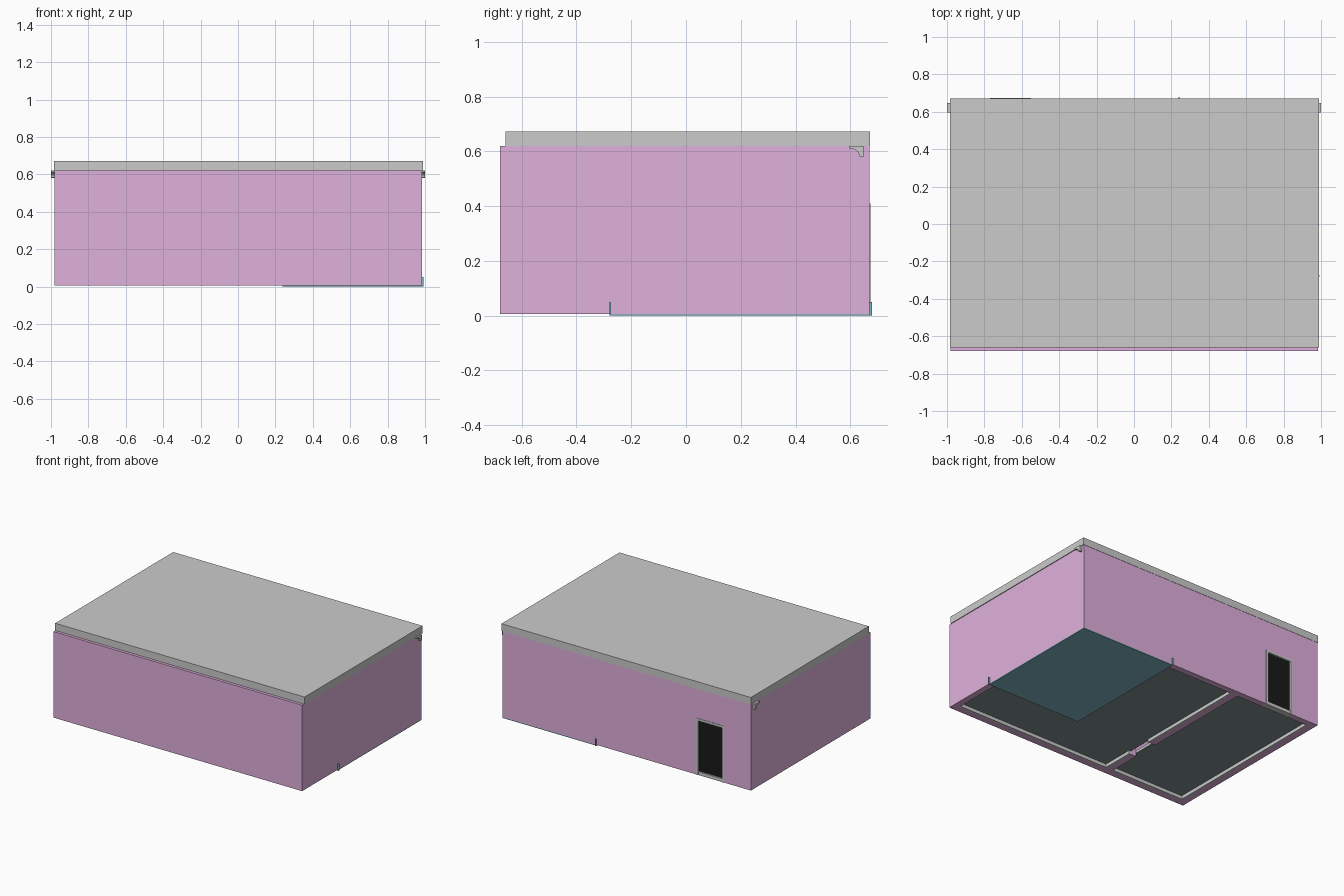
import bpy, bmesh, math
from mathutils import Vector

if "Cube" in bpy.data.objects:
    bpy.data.objects.remove(bpy.data.objects["Cube"])

def mat(name, r, g, b):
    m = bpy.data.materials.new(name)
    m.diffuse_color = (r, g, b, 1)
    m.use_nodes = True
    m.node_tree.nodes["Principled BSDF"].inputs["Base Color"].default_value = m.diffuse_color
    return m

PINK = mat("wall_pink", 0.74, 0.44, 0.72)
BLUE = mat("tile_blue", 0.22, 0.45, 0.55)
SLATE = mat("floor_slate", 0.22, 0.28, 0.28)
BLACK = mat("door_black", 0.01, 0.01, 0.01)
WHITE = mat("threshold_white", 0.9, 0.9, 0.9)

def prism(name, pts, axis, a, b, material=None):
    """Extrude a 2D profile along axis from a to b; remaining axes keep x, y, z order."""
    def place(p, t):
        v = list(p)
        v.insert("xyz".index(axis), t)
        return v
    bm = bmesh.new()
    face = bm.faces.new([bm.verts.new(place(p, a)) for p in pts])
    ext = bmesh.ops.extrude_face_region(bm, geom=[face])
    move = Vector(place((0, 0), b - a))
    bmesh.ops.translate(bm, vec=move, verts=[v for v in ext["geom"] if isinstance(v, bmesh.types.BMVert)])
    bmesh.ops.recalc_face_normals(bm, faces=bm.faces)
    me = bpy.data.meshes.new(name)
    bm.to_mesh(me)
    bm.free()
    ob = bpy.data.objects.new(name, me)
    bpy.context.collection.objects.link(ob)
    if material:
        me.materials.append(material)
    return ob

def box(name, x0, x1, y0, y1, z0, z1, material=None):
    return prism(name, [(x0, y0), (x1, y0), (x1, y1), (x0, y1)], "z", z0, z1, material)

def door_wall(name, axis, a, b, u0, u1, d0, d1, dz):
    """Wall with a doorway between d0 and d1, dz high."""
    pts = [(u0, B), (d0, B), (d0, dz), (d1, dz), (d1, B), (u1, B), (u1, T), (u0, T)]
    return prism(name, pts, axis, a, b, PINK)

X0, X1, Y0, Y1 = -0.982, 0.983, -0.68, 0.67   # outer wall faces
B, T, W = 0.006, 0.62, 0.045                  # wall bottom, top, thickness
IX0, IX1, IY0, IY1 = X0 + W, X1 - W, Y0 + W, Y1 - W
PX0, PX1 = -0.345, -0.30                      # partition
DX0, DX1, DZ = -0.77, -0.55, 0.41             # outside doorway
PY0, PY1 = -0.39, -0.20                       # inside doorway

# Walls
box("front_wall", X0, X1, Y0, IY0, B, T, PINK)
box("left_wall", X0, IX0, IY0, IY1, B, T, PINK)
box("right_wall", IX1, X1, IY0, IY1, B, T, PINK)
door_wall("back_wall", "y", IY1, Y1, X0, X1, DX0, DX1, DZ)
door_wall("partition_wall", "x", PX0, PX1, IY0, IY1, PY0, PY1, DZ)

# Roof slab, set back from the front face
box("roof", X0 - 0.001, 0.988, -0.66, Y1 + 0.002, T, 0.672)

# Main floors
box("small_room_floor", IX0, PX0, IY0, IY1, 0.03, 0.036, SLATE)
box("large_room_floor", PX1, IX1, IY0, IY1, 0.03, 0.036, SLATE)

# Skirting boards
S = 0.014
for side, x0, x1 in (("small", IX0, PX0), ("large", PX1, IX1)):
    box(side + "_front_skirting", x0, x1, IY0, IY0 + S, B, 0.05)
    box(side + "_right_skirting", x1 - S, x1, IY0 + S, IY1, 0.032, 0.05)
box("left_skirting", IX0, IX0 + S, IY0 + S, IY1, B, 0.05)
box("partition_skirting_front", PX1, PX1 + S, IY0 + S, PY0, B, 0.05)
box("partition_skirting_back", PX1, PX1 + S, PY1, IY1, B, 0.05)

# Tiled corner with raised edging that pokes through the walls
box("tiled_floor", 0.24, X1, -0.28, Y1, 0, B, BLUE)
box("tile_edge_side", 0.238, 0.243, -0.28, 0.68, 0, 0.05, BLUE)
box("tile_edge_front", 0.243, 0.993, -0.28, -0.274, 0, 0.05, BLUE)

# Outside door: frame, leaf and threshold
F = 0.016
frame = [(DX0, B), (DX0 + F, B), (DX0 + F, DZ - F), (DX1 - F, DZ - F),
         (DX1 - F, B), (DX1, B), (DX1, DZ), (DX0, DZ)]
prism("door_frame", frame, "y", IY1 - 0.004, Y1 + 0.003)
box("door_leaf", DX0 + F, DX1 - F, Y1 - 0.022, Y1 - 0.01, 0.03, DZ - F, BLACK)
box("door_threshold", DX0 + F, DX1 - F, IY1, Y1, B, 0.03, WHITE)

# Cove moulding along the back wall, its ends showing on both sides
cove = [(0.595, T), (0.648, T), (0.648, 0.58), (0.637, 0.58)]
for i in range(6):
    a = math.radians(90 * i / 5)
    cove.append((0.603 + 0.03 * math.cos(a), 0.583 + 0.026 * math.sin(a)))
cove.append((0.595, 0.612))
prism("cove_moulding", cove, "x", -1.0, 1.0)
